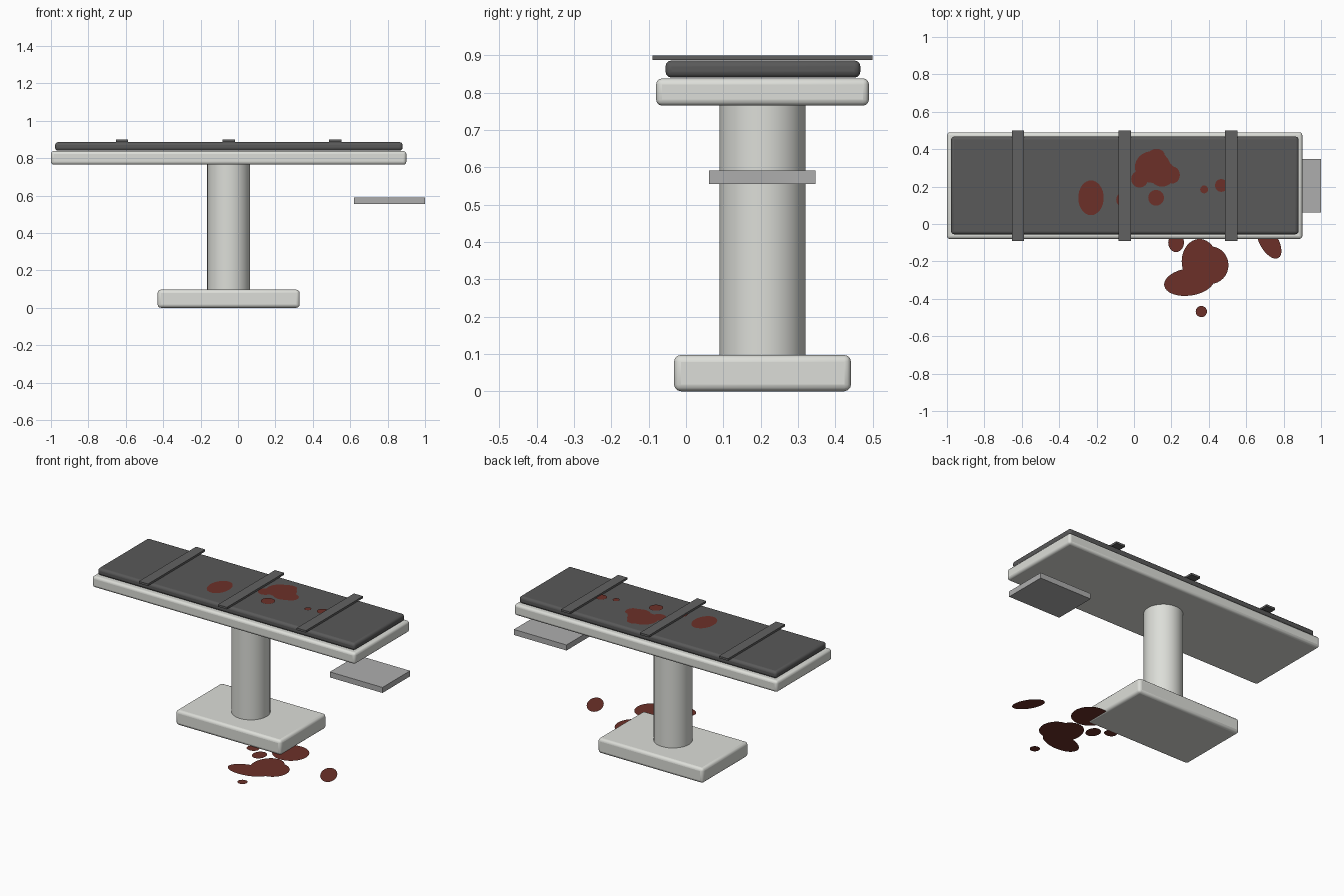
import bpy, math

if "Cube" in bpy.data.objects:
    bpy.data.objects.remove(bpy.data.objects["Cube"])


def material(name, rgb):
    m = bpy.data.materials.new(name)
    m.diffuse_color = (*rgb, 1)
    m.use_nodes = True
    m.node_tree.nodes["Principled BSDF"].inputs["Base Color"].default_value = m.diffuse_color
    return m


ENAMEL = material("pale_enamel", (0.72, 0.73, 0.69))
PAD = material("dark_pad", (0.1, 0.1, 0.1))
STRAP = material("strap_grey", (0.12, 0.12, 0.12))
STEEL = material("tray_steel", (0.42, 0.42, 0.42))
STAIN = material("stain_red", (0.15, 0.03, 0.022))


def box(name, x, y, z, mat, bevel=0.0):
    """Box from (min, max) extents with optional rounded edges."""
    bpy.ops.mesh.primitive_cube_add(size=1, location=[sum(r) / 2 for r in (x, y, z)])
    o = bpy.context.object
    o.name = name
    o.scale = [r[1] - r[0] for r in (x, y, z)]
    bpy.ops.object.transform_apply(location=False, rotation=False, scale=True)
    o.data.materials.append(mat)
    if bevel:
        b = o.modifiers.new("bevel", 'BEVEL')
        b.width, b.segments = bevel, 3
        bpy.ops.object.shade_smooth_by_angle(angle=math.radians(35))
    return o


def stain(name, x, y, z, rx, ry, angle=0):
    """Flat elliptical spot."""
    bpy.ops.mesh.primitive_circle_add(vertices=32, radius=1, fill_type='NGON',
                                      location=(x, y, z), rotation=(0, 0, math.radians(angle)))
    o = bpy.context.object
    o.name = name
    o.scale = (rx, ry, 1)
    o.data.materials.append(STAIN)


# Base, pedestal, top and pad
box("base", (-0.43, 0.33), (-0.032, 0.442), (0, 0.097), ENAMEL, 0.018)
bpy.ops.mesh.primitive_cylinder_add(vertices=32, radius=0.115, depth=0.72, location=(-0.05, 0.205, 0.43))
column = bpy.context.object
column.name = "pedestal_column"
column.data.materials.append(ENAMEL)
bpy.ops.object.shade_smooth_by_angle(angle=math.radians(35))
box("table_top", (-1, 0.9), (-0.08, 0.49), (0.765, 0.838), ENAMEL, 0.016)
box("mattress", (-0.978, 0.88), (-0.055, 0.467), (0.84, 0.886), PAD, 0.016)

# Straps across the pad
for i, x in enumerate((-0.62, -0.05, 0.52)):
    box(f"strap_{i + 1}", (x - 0.033, x + 0.033), (-0.09, 0.5), (0.887, 0.9), STRAP)

# Instrument tray
box("side_tray", (0.62, 1), (0.062, 0.347), (0.555, 0.591), STEEL)

# Stains on the pad: x, y, rx, ry
pad_spots = [(-0.23, 0.14, 0.068, 0.093), (0.1, 0.305, 0.095, 0.085), (0.15, 0.27, 0.07, 0.07),
             (0.12, 0.365, 0.045, 0.037), (0.03, 0.24, 0.045, 0.045), (0.205, 0.262, 0.04, 0.045),
             (0.118, 0.14, 0.042, 0.042), (-0.055, 0.13, 0.04, 0.04),
             (0.375, 0.185, 0.021, 0.021), (0.467, 0.206, 0.034, 0.034)]
for i, (x, y, rx, ry) in enumerate(pad_spots):
    stain(f"pad_stain_{i + 1}", x, y, 0.888 + i * 0.0003, rx, ry)

# Stains on the floor: x, y, rx, ry, angle
floor_spots = [(0.35, -0.2, 0.095, 0.12, 0), (0.41, -0.22, 0.095, 0.1, 0), (0.295, -0.31, 0.135, 0.073, 8),
               (0.36, 0.03, 0.11, 0.11, 0), (0.225, -0.1, 0.042, 0.05, 0), (0.14, -0.045, 0.04, 0.035, 0),
               (0.722, -0.095, 0.1, 0.05, -60), (0.36, -0.468, 0.03, 0.03, 0)]
for i, (x, y, rx, ry, a) in enumerate(floor_spots):
    stain(f"floor_stain_{i + 1}", x, y, 0.003 + i * 0.0004, rx, ry, a)
